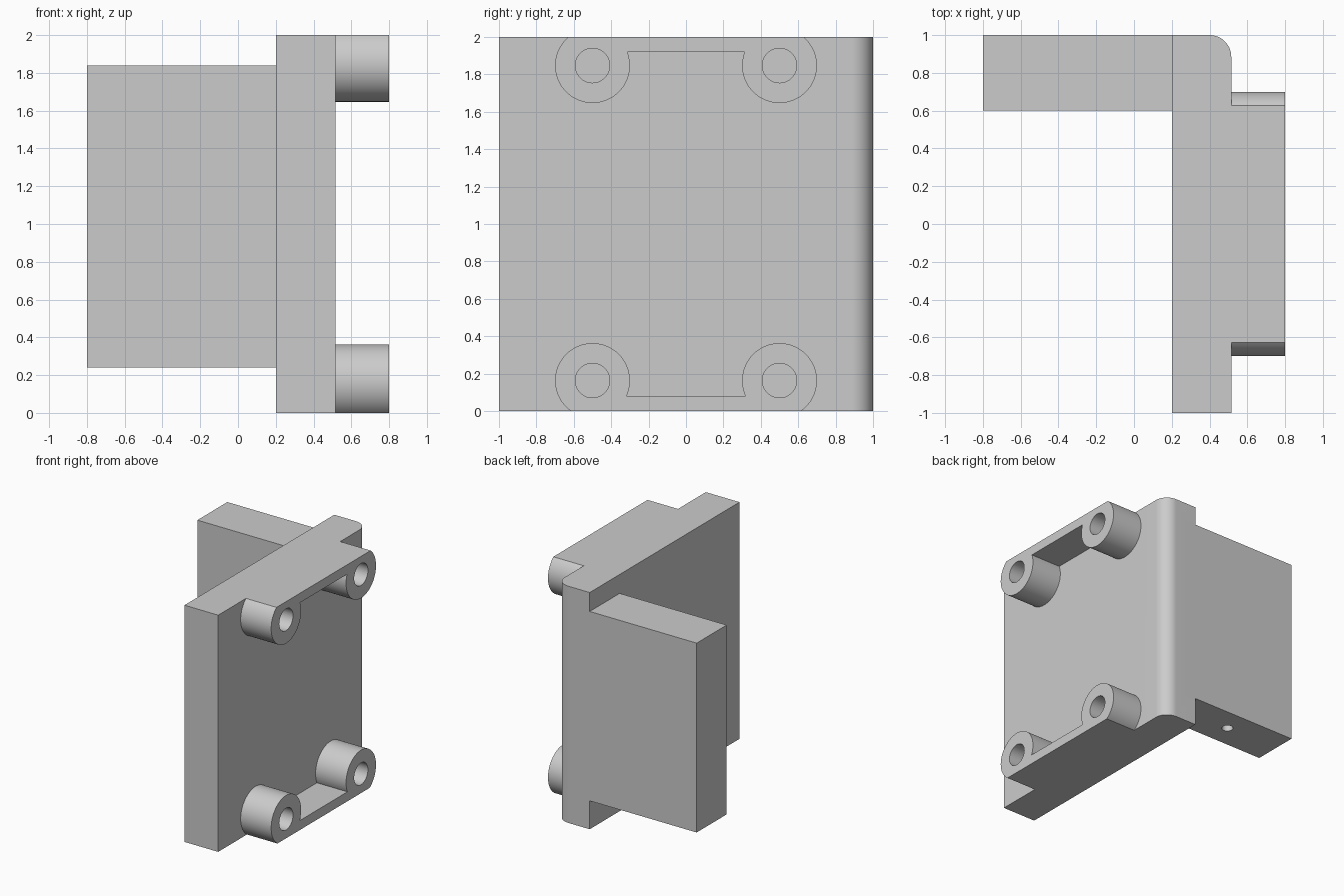
import bpy, bmesh, math

default = bpy.data.objects.get("Cube")
if default:
    bpy.data.objects.remove(default, do_unlink=True)

grey = bpy.data.materials.new("plain grey")
grey.use_nodes = True
colour = (0.6, 0.6, 0.6, 1)
grey.diffuse_color = colour
grey.node_tree.nodes["Principled BSDF"].inputs["Base Color"].default_value = colour


def finish(name, bm):
    bmesh.ops.recalc_face_normals(bm, faces=bm.faces)
    mesh = bpy.data.meshes.new(name)
    bm.to_mesh(mesh)
    bm.free()
    mesh.materials.append(grey)
    obj = bpy.data.objects.new(name, mesh)
    bpy.context.collection.objects.link(obj)
    return obj


def prism(name, outline, axis, low, high):
    """Extrude an outline: (x, y) along z, or (y, z) along x."""
    bm = bmesh.new()
    place = (lambda a, b, t: (a, b, t)) if axis == "z" else (lambda a, b, t: (t, a, b))
    rings = [[bm.verts.new(place(a, b, t)) for a, b in outline] for t in (low, high)]
    for ring in rings:
        bm.faces.new(ring)
    n = len(outline)
    for i in range(n):
        j = (i + 1) % n
        bm.faces.new((rings[0][i], rings[0][j], rings[1][j], rings[1][i]))
    return finish(name, bm)


def circle(a, b, r, n=64):
    return [(a + r * math.cos(2 * math.pi * i / n), b + r * math.sin(2 * math.pi * i / n))
            for i in range(n)]


def box(name, x, y, z):
    return prism(name, [(x[0], y[0]), (x[1], y[0]), (x[1], y[1]), (x[0], y[1])], "z", *z)


def boolean(target, tool, operation):
    mod = target.modifiers.new(operation.lower(), "BOOLEAN")
    mod.operation, mod.object, mod.solver = operation, tool, "EXACT"
    bpy.context.view_layer.objects.active = target
    bpy.ops.object.modifier_apply(modifier=mod.name)
    bpy.data.objects.remove(tool, do_unlink=True)


INNER, FACE, TIP = 0.2, 0.515, 0.8

# Upright plate with one rounded back corner
r = 0.115
corner = [(FACE - r + r * math.cos(a), 1 - r + r * math.sin(a))
          for a in (math.pi / 2 * i / 16 for i in range(17))]
bracket = prism("mounting_bracket", [(INNER, -1), (FACE, -1)] + corner + [(INNER, 1)], "z", 0, 2)

# Side arm
boolean(bracket, box("side_arm", (-0.8, INNER + 0.1), (0.6, 1), (0.24, 1.84)), "UNION")

# Bosses joined by a rib at the bottom and top, trimmed flush with the plate
SPOTS = [(y, z) for y in (-0.5, 0.5) for z in (0.163, 1.847)]
for y, z in SPOTS:
    boss = prism("boss", circle(y, z, 0.2), "x", FACE - 0.1, TIP)
    boolean(boss, box("trim", (0, 1), (-1, 1), (0, 2)), "INTERSECT")
    boolean(bracket, boss, "UNION")
for low in (0, 1.92):
    boolean(bracket, box("rib", (FACE - 0.1, TIP), (-0.5, 0.5), (low, low + 0.08)), "UNION")

# Blind screw holes in the bosses and under the arm
for y, z in SPOTS:
    boolean(bracket, prism("screw_hole", circle(y, z, 0.092), "x", TIP - 0.4, TIP + 0.1), "DIFFERENCE")
boolean(bracket, prism("arm_hole", circle(-0.3, 0.8, 0.045, 32), "z", 0.1, 0.64), "DIFFERENCE")

bpy.ops.object.select_all(action="DESELECT")
bracket.select_set(True)
bpy.context.view_layer.objects.active = bracket
bpy.ops.object.shade_smooth_by_angle(angle=math.radians(30))
